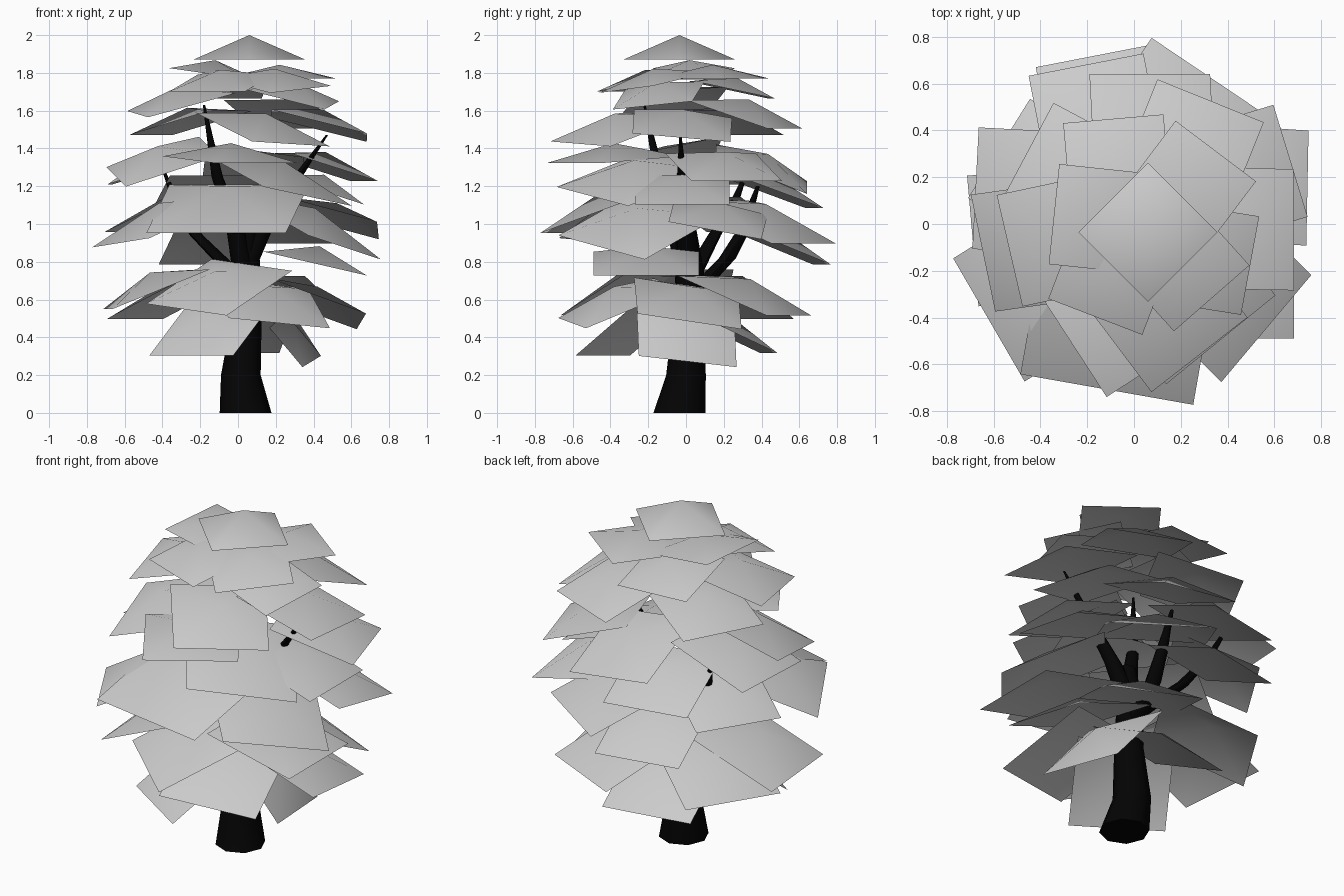
import bpy
import bmesh
from math import radians
from mathutils import Matrix, Vector

default_cube = bpy.data.objects.get("Cube")
if default_cube:
    bpy.data.objects.remove(default_cube, do_unlink=True)


def make_material(name, colour):
    material = bpy.data.materials.new(name)
    material.use_nodes = True
    material.diffuse_color = colour
    material.node_tree.nodes["Principled BSDF"].inputs["Base Color"].default_value = colour
    return material


leaf_grey = make_material("leaf grey", (0.6, 0.6, 0.6, 1))
bark_black = make_material("bark black", (0.001, 0.001, 0.001, 1))


def finish(name, bm, material):
    mesh = bpy.data.meshes.new(name)
    bm.to_mesh(mesh)
    bm.free()
    mesh.materials.append(material)
    for polygon in mesh.polygons:
        polygon.use_smooth = True
    obj = bpy.data.objects.new(name, mesh)
    bpy.context.collection.objects.link(obj)
    return obj


def add_card(bm, size, rise, placement):
    """Square leaf card with a raised centre, open underneath."""
    half = size / 2
    corners = [(-half, -half), (half, -half), (half, half), (-half, half)]
    rim = [bm.verts.new(placement @ Vector((x, y, 0))) for x, y in corners]
    apex = bm.verts.new(placement @ Vector((0, 0, rise)))
    for i in range(len(rim)):
        bm.faces.new((rim[i], rim[(i + 1) % len(rim)], apex))


def leaf_tier(name, size, cards):
    """Cards given as (facing angle, centre x, y, z, outward droop, sideways roll)."""
    bm = bmesh.new()
    for facing, x, y, z, droop, roll in cards:
        placement = (Matrix.Translation((x, y, z))
                     @ Matrix.Rotation(radians(facing), 4, "Z")
                     @ Matrix.Rotation(radians(droop), 4, "Y")
                     @ Matrix.Rotation(radians(roll), 4, "X"))
        add_card(bm, size, size * 0.17, placement)
    finish(name, bm, leaf_grey)


def limb(name, points, sides=8):
    """Tapered limb through (x, y, z, radius) points with level rings."""
    bm = bmesh.new()
    rings = []
    for x, y, z, radius in points:
        ring = bmesh.ops.create_circle(bm, segments=sides, radius=radius,
                                       matrix=Matrix.Translation((x, y, z)))
        rings.append(ring["verts"])
    for low, high in zip(rings, rings[1:]):
        for i in range(sides):
            j = (i + 1) % sides
            bm.faces.new((low[i], low[j], high[j], high[i]))
    bm.faces.new(rings[0])
    bm.faces.new(rings[-1])
    bmesh.ops.recalc_face_normals(bm, faces=bm.faces)
    obj = finish(name, bm, bark_black)
    bpy.ops.object.select_all(action="DESELECT")
    obj.select_set(True)
    bpy.context.view_layer.objects.active = obj
    bpy.ops.object.shade_smooth_by_angle(angle=radians(50))


# Trunk and branches
limb("trunk", [(0.04, -0.035, 0, 0.137), (0.015, 0, 0.2, 0.105),
               (0.045, 0.01, 0.5, 0.08), (0.045, 0.02, 0.75, 0.075),
               (0.05, 0, 1.0, 0.05)])
limb("right_front_branch", [(0.03, 0, 0.75, 0.06), (-0.02, -0.06, 1.0, 0.045),
                            (-0.11, -0.14, 1.25, 0.03), (-0.18, -0.22, 1.63, 0.006)])
limb("left_branch", [(0.05, 0.01, 0.8, 0.06), (0.15, 0, 1.0, 0.045),
                     (0.28, -0.02, 1.2, 0.03), (0.47, -0.03, 1.47, 0.006)])
limb("back_branch", [(0.04, 0.06, 0.65, 0.05), (0.05, 0.22, 0.82, 0.045),
                     (0.06, 0.3, 0.96, 0.035), (0.05, 0.38, 1.2, 0.01)])
limb("right_back_branch", [(0.02, 0.02, 0.7, 0.05), (-0.22, 0.15, 0.94, 0.035),
                           (-0.32, 0.25, 1.1, 0.025), (-0.4, 0.33, 1.3, 0.006)])
limb("front_branch", [(0, -0.06, 0.95, 0.04), (-0.08, -0.18, 1.08, 0.03),
                      (-0.12, -0.27, 1.18, 0.012)])

# Foliage from the tip down to the lowest skirt
tip = bmesh.new()
add_card(tip, 0.42, 0.13, Matrix.Translation((0.06, -0.035, 1.87))
         @ Matrix.Rotation(radians(45), 4, "Z"))
finish("top_leaf", tip, leaf_grey)

leaf_tier("crown_leaves", 0.43, [
    (53, 0.22, 0.14, 1.77, 0, 0), (-48, 0.19, -0.16, 1.75, 10, 5),
    (174, -0.13, 0.02, 1.795, -8, 0), (-111, -0.09, -0.2, 1.745, 12, 0),
    (95, -0.07, 0.24, 1.71, 12, 0), (-9, 0.29, -0.145, 1.68, 14, 6)])
leaf_tier("upper_leaves", 0.49, [
    (-168, -0.3, -0.065, 1.645, 15, -4), (68, 0.24, 0.31, 1.58, 18, 0),
    (152, -0.25, 0.19, 1.535, 15, 0)])
leaf_tier("shoulder_leaves", 0.52, [
    (-1, 0.43, -0.02, 1.52, 14, -5), (-53, 0.13, -0.36, 1.5, 17, -3),
    (-57, -0.04, -0.38, 1.34, 4, 0), (93, 0.08, 0.4, 1.29, 22, 8),
    (-172, -0.4, -0.09, 1.33, 18, -12), (177, -0.43, 0.14, 1.29, 18, 0)])
leaf_tier("middle_leaves", 0.5, [
    (17, 0.44, 0.2, 1.3, 17, 0), (0, 0.43, -0.02, 1.18, 18, 0),
    (101, -0.16, 0.45, 1.17, 20, 0), (-4, 0.5, 0.17, 1.03, 15, -11),
    (148, -0.38, 0.2, 1.05, 22, 0), (101, -0.13, 0.49, 0.88, 22, 0)])
leaf_tier("broad_leaves", 0.61, [
    (-54, 0.2, -0.26, 1.24, 18, -10), (-148, -0.38, -0.26, 1.015, 22, 5),
    (-45, 0.365, -0.247, 0.99, 22, -13), (56, 0.17, 0.39, 1.01, 22, 0)])
leaf_tier("wide_front_leaf", 0.75, [(-100, -0.055, -0.36, 1.08, 20, 0)])
leaf_tier("lower_leaves", 0.56, [
    (0, 0.41, -0.21, 0.79, 13, 0), (2, 0.39, 0.01, 0.58, 20, -9),
    (-77, 0.16, -0.35, 0.58, 22, -6), (-133, -0.1, -0.3, 0.665, 25, -7),
    (-175, -0.43, -0.05, 0.655, 22, 0), (65, 0.21, 0.31, 0.62, 22, 0),
    (148, -0.33, 0.2, 0.61, 24, 0)])
leaf_tier("skirt_leaves", 0.53, [
    (-123, -0.13, -0.26, 0.46, 36, 0), (3, 0.22, 0, 0.475, 50, -10),
    (100, 0, 0.2, 0.43, 25, 0)])
